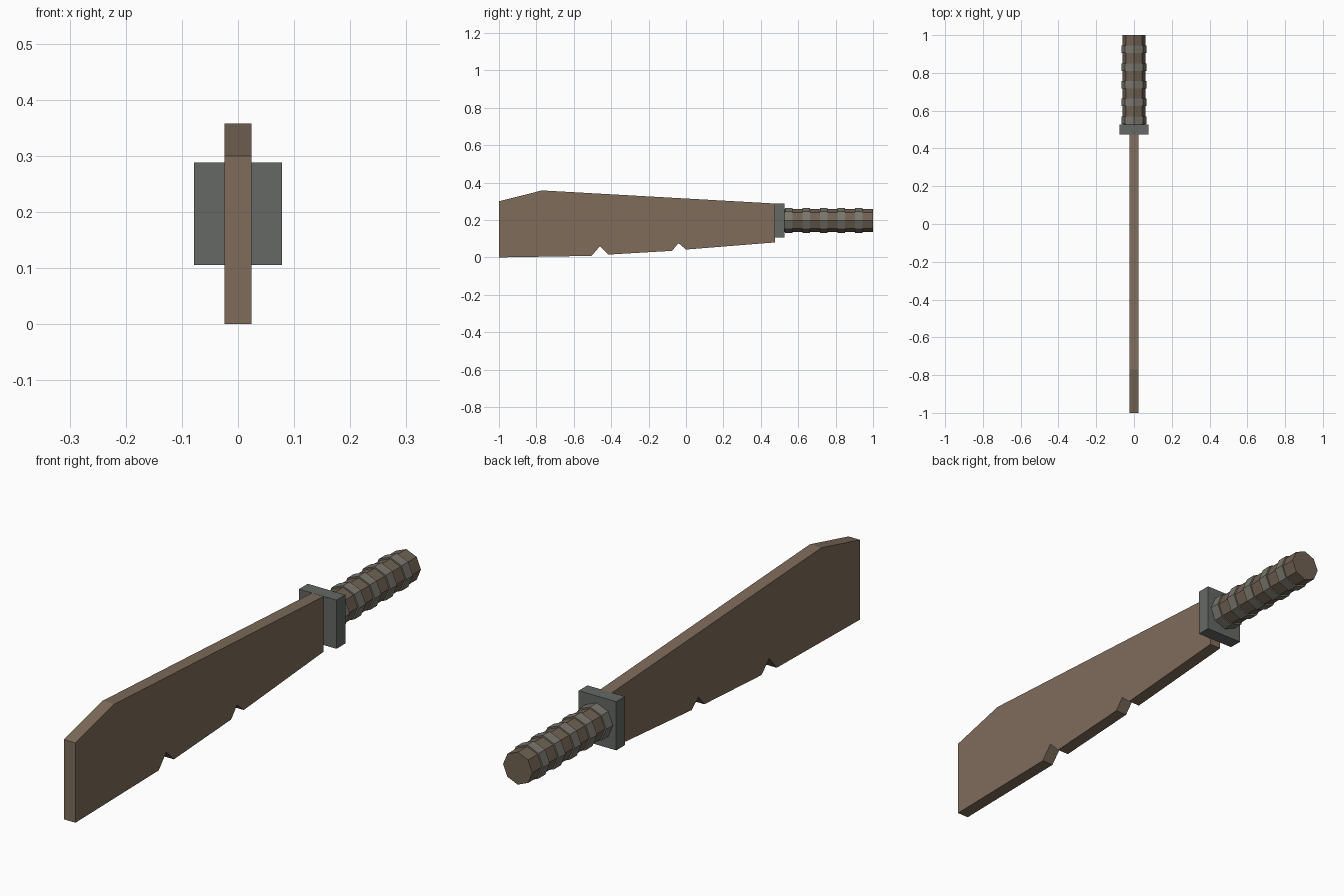
import bpy, bmesh, math

if "Cube" in bpy.data.objects:
    bpy.data.objects.remove(bpy.data.objects["Cube"])


def material(name, color):
    m = bpy.data.materials.new(name)
    m.diffuse_color = (*color, 1)
    m.use_nodes = True
    m.node_tree.nodes["Principled BSDF"].inputs["Base Color"].default_value = m.diffuse_color
    return m


BROWN = material("worn_brown", (0.21, 0.15, 0.105))
GRIP = material("grip_brown", (0.16, 0.12, 0.085))
STEEL = material("guard_grey", (0.13, 0.14, 0.13))
WRAP = material("wrap_grey", (0.19, 0.18, 0.15))
AXIS_Z = 0.198


def octagon_bar(name, radius, y0, y1, mat):
    # Eight-sided bar along y with a corner pointing straight up
    bpy.ops.mesh.primitive_cylinder_add(vertices=8, radius=radius, depth=y1 - y0,
                                        location=(0, (y0 + y1) / 2, AXIS_Z),
                                        rotation=(math.pi / 2, 0, 0))
    ob = bpy.context.object
    ob.name = name
    ob.data.materials.append(mat)
    return ob


# Blade: side profile (y, z) with two nicks, extruded across x
HALF = 0.024
profile = [(-1, 0), (-0.505, 0.008), (-0.46, 0.06), (-0.415, 0.015),
           (-0.075, 0.035), (-0.04, 0.076), (0, 0.042), (0.475, 0.08),
           (0.475, 0.288), (-0.77, 0.358), (-1, 0.3)]
bm = bmesh.new()
face = bm.faces.new([bm.verts.new((-HALF, y, z)) for y, z in profile])
ext = bmesh.ops.extrude_face_region(bm, geom=[face])
bmesh.ops.translate(bm, vec=(2 * HALF, 0, 0),
                    verts=[v for v in ext["geom"] if isinstance(v, bmesh.types.BMVert)])
bmesh.ops.recalc_face_normals(bm, faces=bm.faces)
mesh = bpy.data.meshes.new("blade")
bm.to_mesh(mesh)
bm.free()
mesh.materials.append(BROWN)
blade = bpy.data.objects.new("blade", mesh)
bpy.context.collection.objects.link(blade)

# Guard block
bpy.ops.mesh.primitive_cube_add(size=1, location=(0, 0.5, 0.197))
guard = bpy.context.object
guard.name = "guard"
guard.scale = (0.156, 0.052, 0.183)
guard.data.materials.append(STEEL)

# Handle and its raised wrap bands
octagon_bar("handle", 0.061, 0.52, 1.0, GRIP)
for i in range(5):
    y = 0.55 + 0.0935 * i
    octagon_bar(f"wrap_band_{i + 1}", 0.067, y - 0.02, y + 0.02, WRAP)
